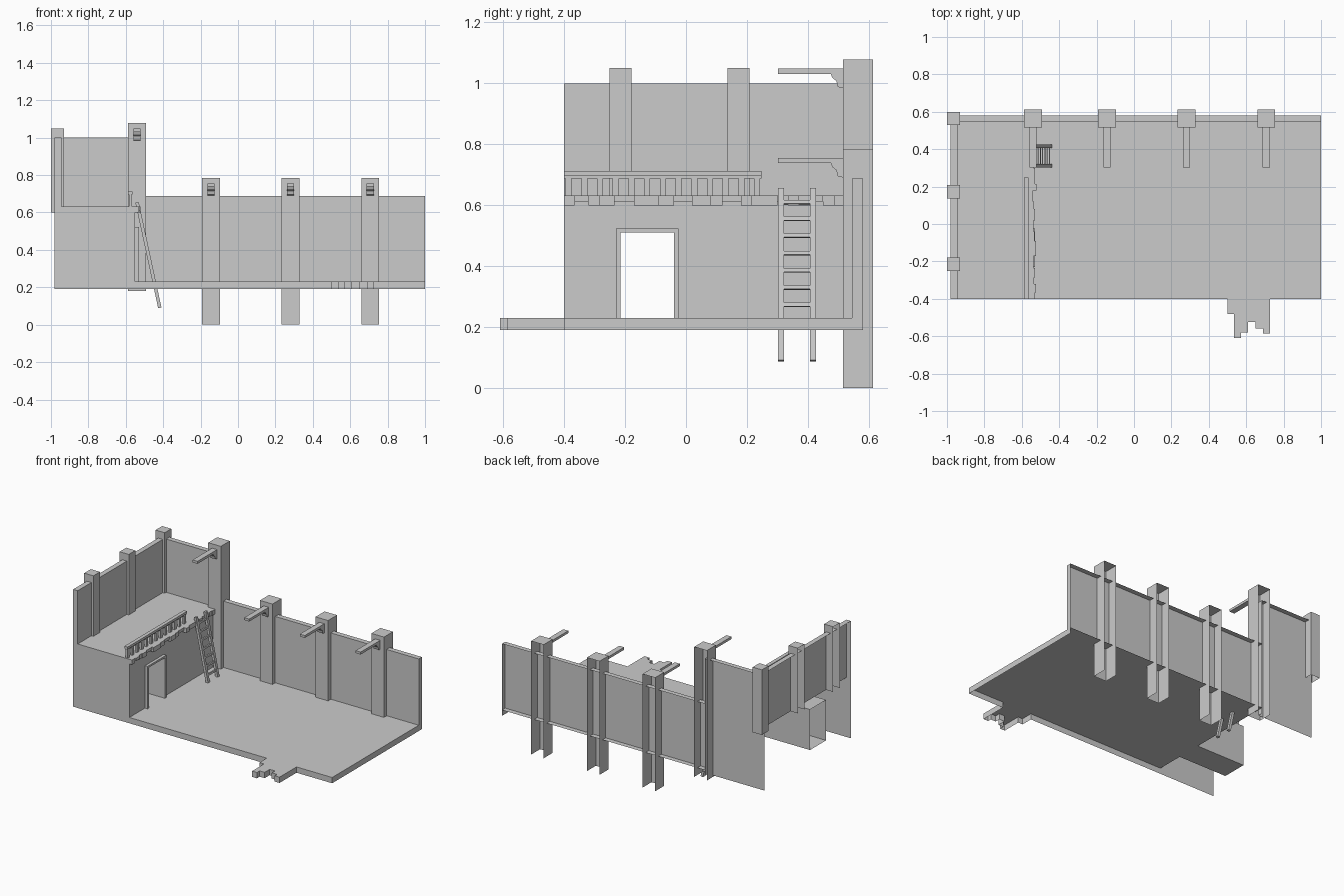
import bpy, bmesh, math
from mathutils import Vector

if "Cube" in bpy.data.objects:
    bpy.data.objects.remove(bpy.data.objects["Cube"])


def mesh(name, faces):
    """Object from a list of polygons, each a list of corner points."""
    bm = bmesh.new()
    for f in faces:
        bm.faces.new([bm.verts.new(p) for p in f])
    bmesh.ops.remove_doubles(bm, verts=bm.verts, dist=1e-5)
    me = bpy.data.meshes.new(name)
    bm.to_mesh(me)
    bm.free()
    ob = bpy.data.objects.new(name, me)
    bpy.context.collection.objects.link(ob)
    return ob


def box_faces(x0, x1, y0, y1, z0, z1, skip=""):
    """Outward faces of a box; skip leaves sides out: l r f b d u."""
    f = {
        "l": [(x0, y1, z0), (x0, y0, z0), (x0, y0, z1), (x0, y1, z1)],
        "r": [(x1, y0, z0), (x1, y1, z0), (x1, y1, z1), (x1, y0, z1)],
        "f": [(x0, y0, z0), (x1, y0, z0), (x1, y0, z1), (x0, y0, z1)],
        "b": [(x1, y1, z0), (x0, y1, z0), (x0, y1, z1), (x1, y1, z1)],
        "d": [(x0, y1, z0), (x1, y1, z0), (x1, y0, z0), (x0, y0, z0)],
        "u": [(x0, y0, z1), (x1, y0, z1), (x1, y1, z1), (x0, y1, z1)],
    }
    return [f[k] for k in f if k not in skip]


def box(name, *dims, skip=""):
    return mesh(name, box_faces(*dims, skip=skip))


def prism(name, pts, x0, x1):
    """Extrude a (y, z) profile along x."""
    n = len(pts)
    faces = [[(x1, *p) for p in pts], [(x0, *p) for p in reversed(pts)]]
    for i in range(n):
        a, b = pts[i], pts[(i + 1) % n]
        faces.append([(x0, *a), (x0, *b), (x1, *b), (x1, *a)])
    return mesh(name, faces)


XL, XI, XW = -0.98, -0.945, -0.55      # outer left, inner left, room wall
YF, YI, YB = -0.40, 0.545, 0.58        # front, inner back, outer back
ZB, ZF, ZP = 0.19, 0.23, 0.632         # slab bottom, floor, upper platform

# Floor sheet with broken planks at the front, and its edge skirt
edge = [(XW, YF), (.5, YF), (.5, -.48), (.535, -.48), (.535, -.61), (.572, -.61),
        (.572, -.58), (.61, -.58), (.61, -.525), (.65, -.525), (.65, -.56),
        (.69, -.56), (.69, -.585), (.727, -.585), (.727, YF), (1, YF), (1, YB)]
faces = [[(x, y, ZF) for x, y in edge + [(XW, YB)]]]
for (ax, ay), (bx, by) in zip(edge, edge[1:]):
    faces.append([(ax, ay, ZB), (bx, by, ZB), (bx, by, ZF), (ax, ay, ZF)])
mesh("floor", faces)

# Back walls, low on the right and high on the left, open behind
box("back_wall_low", XW, 1, YI, YB, ZF, .688, skip="lbd")
box("back_wall_high", XL, XW, YI, YB, ZB, 1.0, skip="lbd")

# Left wall above the platform
box("left_wall", XL, XI, YF, YI, .6, 1.0, skip="lbd")

# Platform, front facade and room wall with doorway
D0, D1, DZ = -.215, -.04, .51
mesh("platform", [[(XI, YF, ZP), (XW, YF, ZP), (XW, YI, ZP), (XI, YI, ZP)]])
mesh("front_facade", [[(XL, YF, ZB), (XW, YF, ZB), (XW, YF, ZP), (XL, YF, ZP)]])


def wall_quad(y0, y1, z0, z1):
    return [(XW, y0, z0), (XW, y1, z0), (XW, y1, z1), (XW, y0, z1)]


mesh("room_wall", [wall_quad(YF, D0, ZF, ZP), wall_quad(D1, YI, ZF, ZP),
                   wall_quad(D0, D1, DZ, ZP)])

# Doorway passage and raised frame
T = -.92
mesh("door_passage", [
    [(T, D0, ZF), (XW, D0, ZF), (XW, D1, ZF), (T, D1, ZF)],
    [(T, D1, DZ), (XW, D1, DZ), (XW, D0, DZ), (T, D0, DZ)],
    [(XW, D0, ZF), (T, D0, ZF), (T, D0, DZ), (XW, D0, DZ)],
    [(T, D1, ZF), (XW, D1, ZF), (XW, D1, DZ), (T, D1, DZ)]])
FX = -.53
mesh("door_frame", box_faces(XW, FX, D0 - .015, D0, ZF, DZ, "ld")
     + box_faces(XW, FX, D1, D1 + .015, ZF, DZ, "ld")
     + box_faces(XW, FX, D0 - .015, D1 + .015, DZ, DZ + .013, "l"))

# Ragged plank ends along the platform edge
ys = [-.4, -.365, -.32, -.285, -.235, -.17, -.09, -.04, .02, .08, .12, .18,
      .215, .30, .335, .37, .41, .45, .485, .515]
ends = [-.53, -.525, -.535, -.53, -.538, -.525, -.532, -.537, -.528, -.535,
        -.54, -.52, -.53, -.537, -.53, -.538, -.532, -.54, -.535]
for i, x in enumerate(ends):
    low = .6 if i % 3 != 1 else .612
    box("platform_plank", XW, x, ys[i], ys[i + 1], low, ZP, skip="l")

# Railing
box("handrail", -.588, -.563, YF, .248, .697, .713)
box("handrail_underside", -.582, -.569, YF, .248, .688, .697)
for i in range(13):
    y = -.385 + i * .0515
    box("baluster", -.583, -.568, y - .01, y + .01, ZP, .69, skip="du")

# Back columns with bracket beams
beam = [(.52, .755), (.302, .755), (.302, .738), (.475, .738), (.48, .725),
        (.493, .715), (.498, .695), (.52, .69)]
for x, z0, z1 in ((-.54, .18, 1.078), (-.145, 0, .785), (.28, 0, .785), (.707, 0, .785)):
    box("back_column", x - .048, x + .048, .515, .613, z0, z1, skip="bd")
    prism("bracket_beam", [(y, z + z1 - .785) for y, z in beam], x - .019, x + .019)

# Left wall columns and the corner column
for y in (-.215, .172):
    box("left_column", -1, -.93, y - .036, y + .036, .6, 1.05, skip="ld")
box("corner_column", -1, -.93, .528, .6, .6, 1.05, skip="d")

# Leaning ladder
top, bot = Vector((-.54, 0, .655)), Vector((-.418, 0, .09))
mid, d = (top + bot) / 2, top - bot
half, tilt = d.length / 2, math.atan2(d.x, d.z)
parts = [box("ladder_rail", -.009, .009, y - .01, y + .01, -half, half) for y in (.311, .416)]
for z in (.61, .555, .5, .443, .386, .33, .273):
    h = (z - mid.z) / math.cos(tilt)
    parts.append(box("ladder_rung", -.007, .007, .321, .406, h - .006, h + .006, skip="fb"))
for p in parts:
    p.location = mid
    p.rotation_euler.y = tilt
